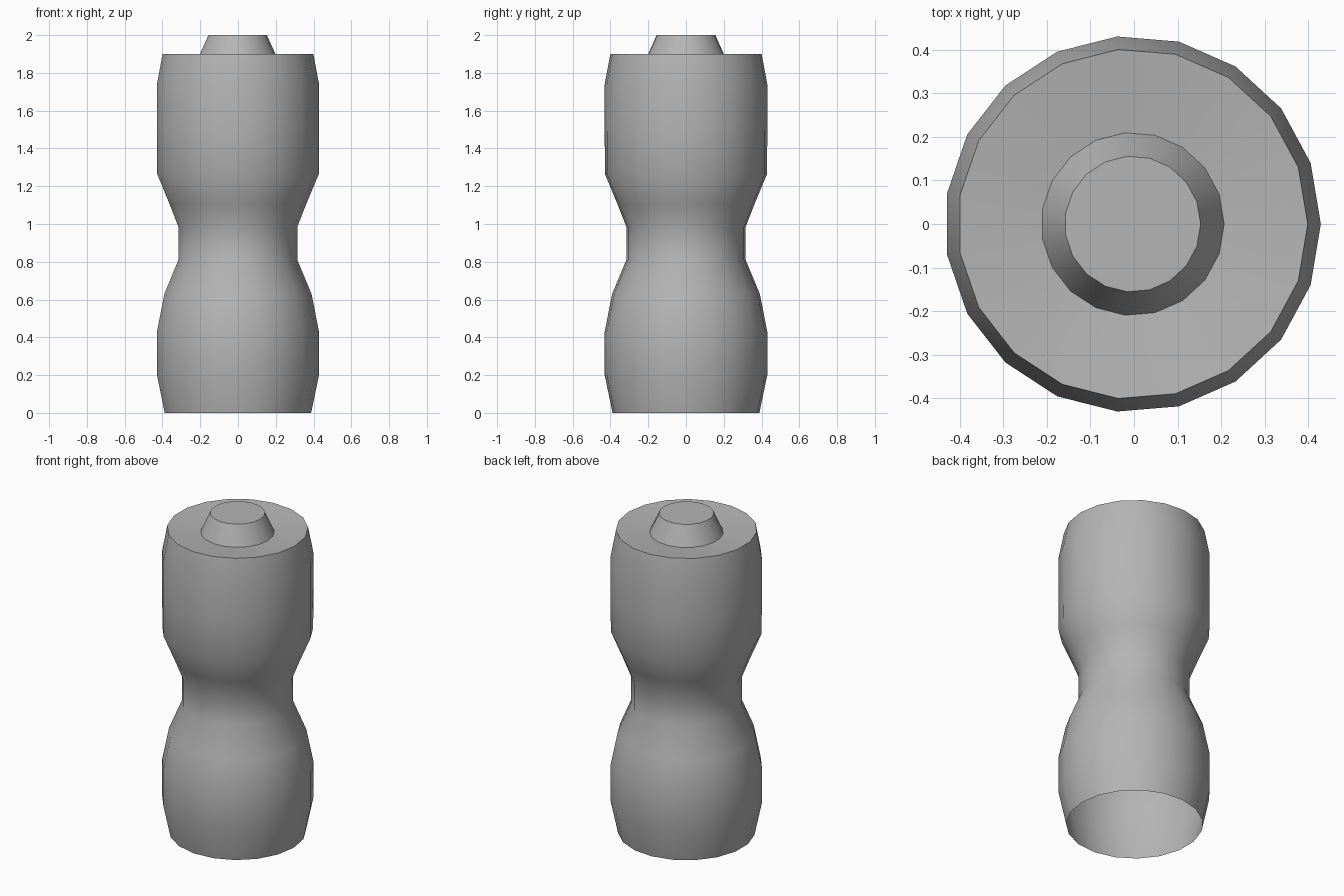
import bpy, bmesh, math

if "Cube" in bpy.data.objects:
    bpy.data.objects.remove(bpy.data.objects["Cube"])

SIDES = 19
CENTRE_X = -0.003  # keeps the odd-sided outline centred


def lathe(name, profile, close_top=False):
    """Spin (radius, height) points around z; the bottom stays open."""
    bm = bmesh.new()
    rings = []
    for r, z in profile:
        ring = []
        for i in range(SIDES):
            a = math.tau * i / SIDES
            ring.append(bm.verts.new((CENTRE_X + r * math.cos(a), r * math.sin(a), z)))
        rings.append(ring)
    for lo, hi in zip(rings, rings[1:]):
        for i in range(SIDES):
            j = (i + 1) % SIDES
            bm.faces.new((lo[i], lo[j], hi[j], hi[i]))
    if close_top:
        bm.faces.new(rings[-1])
    mesh = bpy.data.meshes.new(name)
    bm.to_mesh(mesh)
    bm.free()
    obj = bpy.data.objects.new(name, mesh)
    bpy.context.collection.objects.link(obj)
    bpy.ops.object.select_all(action='DESELECT')
    obj.select_set(True)
    bpy.context.view_layer.objects.active = obj
    bpy.ops.object.shade_smooth_by_angle(angle=math.radians(35))
    return obj


# Waisted body, slightly dished top and tapered knob in one continuous shell
body = lathe("waisted_body", [
    (0.39, 0.0), (0.432, 0.20), (0.432, 0.43), (0.392, 0.63),
    (0.317, 0.81), (0.317, 0.985), (0.364, 1.105), (0.431, 1.265),
    (0.432, 1.50), (0.432, 1.74), (0.402, 1.90),
    (0.21, 1.88), (0.156, 2.0),
], close_top=True)

# Dark grey surface
grey = bpy.data.materials.new("dark_grey")
grey.diffuse_color = (0.46, 0.46, 0.46, 1.0)
grey.use_nodes = True
grey.node_tree.nodes["Principled BSDF"].inputs["Base Color"].default_value = grey.diffuse_color
body.data.materials.append(grey)
